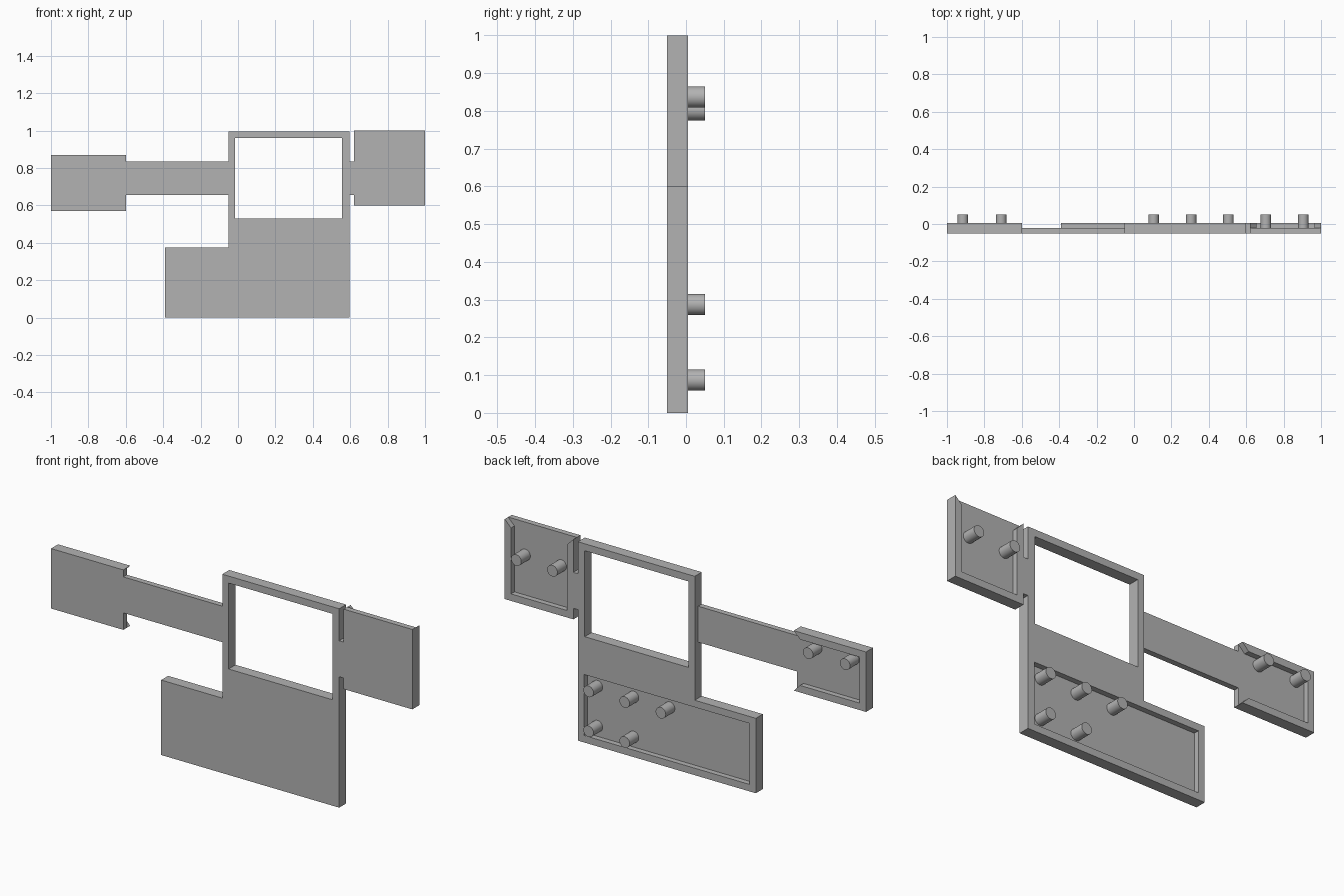
import bpy
import bmesh
import math
from mathutils import Matrix, Vector

cube = bpy.data.objects.get("Cube")
if cube:
    bpy.data.objects.remove(cube, do_unlink=True)

# Depths: outer face, recessed floor, rim face, peg tips
FRONT, FLOOR, RIM, TIP = -0.05, -0.022, 0.005, 0.05
WALL = 0.035

gray = bpy.data.materials.new("plain gray")
gray.use_nodes = True
gray.diffuse_color = (0.45, 0.45, 0.45, 1)
gray.node_tree.nodes["Principled BSDF"].inputs["Base Color"].default_value = gray.diffuse_color


def finish(name, bm):
    bmesh.ops.recalc_face_normals(bm, faces=bm.faces)
    mesh = bpy.data.meshes.new(name)
    bm.to_mesh(mesh)
    bm.free()
    mesh.materials.append(gray)
    obj = bpy.data.objects.new(name, mesh)
    bpy.context.collection.objects.link(obj)
    return obj


def prism(name, outline, y0, y1):
    """Extrude an x-z outline from y0 to y1."""
    bm = bmesh.new()
    face = bm.faces.new([bm.verts.new((x, y0, z)) for x, z in outline])
    ext = bmesh.ops.extrude_face_region(bm, geom=[face])
    moved = [v for v in ext["geom"] if isinstance(v, bmesh.types.BMVert)]
    bmesh.ops.translate(bm, verts=moved, vec=Vector((0, y1 - y0, 0)))
    return finish(name, bm)


def box(x0, x1, z0, z1):
    return [(x0, z0), (x1, z0), (x1, z1), (x0, z1)]


def cut(target, outline, y0):
    """Cut a pocket from the back down to y0."""
    cutter = prism("cutter", outline, y0, 0.2)
    mod = target.modifiers.new("pocket", 'BOOLEAN')
    mod.operation = 'DIFFERENCE'
    mod.solver = 'EXACT'
    mod.object = cutter
    with bpy.context.temp_override(object=target, active_object=target):
        bpy.ops.object.modifier_apply(modifier=mod.name)
    bpy.data.objects.remove(cutter, do_unlink=True)


def peg(name, x, z, radius=0.028):
    bm = bmesh.new()
    turn = Matrix.Translation((x, (FLOOR + TIP) / 2, z)) @ Matrix.Rotation(math.pi / 2, 4, 'X')
    bmesh.ops.create_cone(bm, cap_ends=True, segments=32, radius1=radius,
                          radius2=radius, depth=TIP - FLOOR, matrix=turn)
    obj = finish(name, bm)
    for p in obj.data.polygons:
        p.use_smooth = len(p.vertices) == 4
    for e in obj.data.edges:
        a, b = (obj.data.vertices[i].co.y for i in e.vertices)
        e.use_edge_sharp = abs(a - b) < 0.001


# Main body: stepped plate with a window and a lower pocket
L, R, MID = -0.39, 0.595, -0.052
body = prism("main_body", [(L, 0), (R, 0), (R, 0.995), (MID, 0.995), (MID, 0.375), (L, 0.375)],
             FRONT, RIM)
cut(body, box(MID + WALL, R - WALL - 0.003, 0.53, 0.995 - WALL), -0.2)
cut(body, box(L + WALL, R - WALL, WALL, 0.375 - WALL), FLOOR)

# Right wing: tray open toward the arm, with mitred rim ends
wing = prism("right_wing", box(-1, -0.6, 0.57, 0.87), FRONT, RIM)
z0, z1, xo, flare = 0.57 + WALL, 0.87 - WALL, -0.6 - WALL, 0.1
cut(wing, [(WALL - 1, z0), (xo, z0), (xo + flare, z0 - flare),
           (xo + flare, z1 + flare), (xo, z1), (WALL - 1, z1)], FLOOR)

# Left panel: tray open at the top, with mitred rim ends
panel = prism("left_panel", box(0.62, 1, 0.6, 1), FRONT, RIM)
x0, x1, zo = 0.62 + WALL, 1 - WALL, 1 - WALL
cut(panel, [(x0, 0.6 + WALL), (x1, 0.6 + WALL), (x1, zo), (x1 + flare, zo + flare),
            (x0 - flare, zo + flare), (x0, zo)], FLOOR)

# Links between the parts
prism("arm", box(-0.6, MID, 0.655, 0.835), FRONT, FLOOR)
prism("panel_link", box(R, 0.62, 0.655, 0.835), FRONT, RIM)

# Locating pegs
for x in (-0.915, -0.71):
    peg("wing_peg", x, 0.803)
for x in (0.705, 0.905):
    peg("panel_peg", x, 0.837)
for x in (0.105, 0.305, 0.505):
    peg("upper_body_peg", x, 0.287)
for x in (0.305, 0.505):
    peg("lower_body_peg", x, 0.087)
